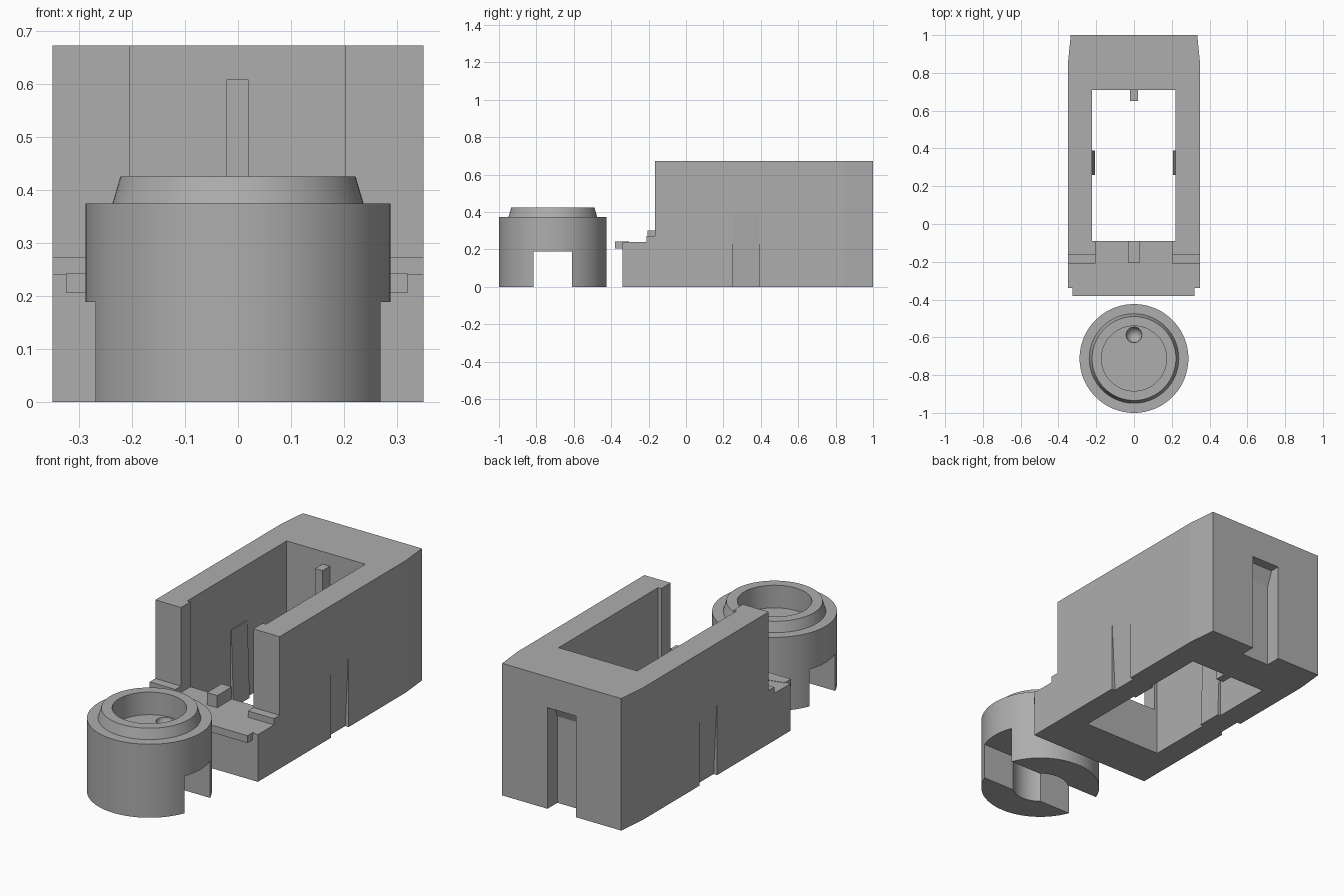
import bpy, bmesh, math
from mathutils import Vector

old = bpy.data.objects.get("Cube")
if old:
    bpy.data.objects.remove(old, do_unlink=True)

# Single plastic material
grey = bpy.data.materials.new("plain grey plastic")
grey.use_nodes = True
color = (0.42, 0.42, 0.42, 1)
grey.diffuse_color = color
grey.node_tree.nodes["Principled BSDF"].inputs["Base Color"].default_value = color


def finish(name, bm):
    bmesh.ops.recalc_face_normals(bm, faces=bm.faces)
    mesh = bpy.data.meshes.new(name)
    bm.to_mesh(mesh)
    bm.free()
    mesh.materials.append(grey)
    obj = bpy.data.objects.new(name, mesh)
    bpy.context.scene.collection.objects.link(obj)
    return obj


def prism(name, outline, direction):
    """Extrude a planar outline of 3D points along a direction."""
    bm = bmesh.new()
    face = bm.faces.new([bm.verts.new(p) for p in outline])
    out = bmesh.ops.extrude_face_region(bm, geom=[face])
    moved = [v for v in out["geom"] if isinstance(v, bmesh.types.BMVert)]
    bmesh.ops.translate(bm, verts=moved, vec=Vector(direction))
    return finish(name, bm)


def box(name, x, y, z):
    corners = [(x[0], y[0], z[0]), (x[1], y[0], z[0]), (x[1], y[1], z[0]), (x[0], y[1], z[0])]
    return prism(name, corners, (0, 0, z[1] - z[0]))


def lathe(name, profile, center, steps=96):
    """Spin a radius and height profile about a vertical axis."""
    bm = bmesh.new()
    verts = [bm.verts.new((r, 0, z)) for r, z in profile]
    edges = [bm.edges.new(pair) for pair in zip(verts, verts[1:])]
    bmesh.ops.spin(bm, geom=verts + edges, cent=(0, 0, 0), axis=(0, 0, 1),
                   angle=math.tau, steps=steps)
    bmesh.ops.remove_doubles(bm, verts=bm.verts, dist=0.0005)
    bmesh.ops.translate(bm, verts=bm.verts, vec=Vector(center))
    return finish(name, bm)


def cut(target, cutters):
    for cutter in cutters:
        mod = target.modifiers.new("cut", "BOOLEAN")
        mod.operation = "DIFFERENCE"
        mod.solver = "EXACT"
        mod.object = cutter
    # Bake the cuts, then discard the helpers
    bpy.context.view_layer.update()
    graph = bpy.context.evaluated_depsgraph_get()
    baked = bpy.data.meshes.new_from_object(target.evaluated_get(graph))
    target.modifiers.clear()
    target.data = baked
    for cutter in cutters:
        bpy.data.objects.remove(cutter, do_unlink=True)


# Housing with slightly tapered rear corners
half = [(0.35, -0.34), (0.35, 0.85), (0.335, 1.0)]
plan = [(x, y, 0) for x, y in half] + [(-x, y, 0) for x, y in reversed(half)]
housing = prism("housing", plan, (0, 0, 0.672))

cutters = [
    box("cavity", (-0.223, 0.22), (-0.09, 0.71), (-0.1, 0.8)),
    box("front_opening", (-0.205, 0.202), (-0.5, 0), (0.24, 0.8)),
    box("ledge_space", (-0.5, 0.5), (-0.5, -0.165), (0.272, 0.8)),
    box("sill_space", (-0.5, 0.5), (-0.5, -0.21), (0.24, 0.8)),
    # Rear slot with a sloping top
    prism("rear_slot", [(-0.08, 1.1, -0.1), (-0.08, 0.92, -0.1), (-0.08, 0.92, 0.44),
                        (-0.08, 0.95, 0.515), (-0.08, 1.1, 0.515)], (0.16, 0, 0)),
]
# Tapered recess low on each outer side
for s in (-1, 1):
    cutters.append(prism("side_recess", [(s * 0.33, 0.25, -0.01), (s * 0.4, 0.25, -0.01),
                                         (s * 0.4, 0.25, 0.39), (s * 0.35, 0.25, 0.39)],
                         (0, 0.14, 0)))
cut(housing, cutters)

# Tapered snap clips on the inner side walls
for s, side in ((-1, "right"), (1, "left")):
    prism(side + "_snap_clip", [(s * 0.207, 0.26, 0), (s * 0.23, 0.26, 0), (s * 0.23, 0.26, 0.39),
                                (s * 0.22, 0.26, 0.39)], (0, 0.13, 0))

# Small locating blocks and the front lip
box("rear_rib", (-0.022, 0.02), (0.65, 0.72), (0, 0.608))
box("sill_block", (-0.03, 0.028), (-0.207, -0.09), (0.23, 0.302))
prism("front_lip", [(-0.325, -0.38, 0.205), (0.32, -0.38, 0.205), (0.32, -0.33, 0.205),
                    (0.22, -0.305, 0.205), (-0.22, -0.305, 0.205), (-0.325, -0.33, 0.205)],
      (0, 0, 0.037))

# Round knob with a stepped, hollow top
mid = Vector((0, -0.712, 0))
knob = lathe("knob", [(0, 0), (0.288, 0), (0.288, 0.374), (0.237, 0.374), (0.222, 0.425),
                      (0.172, 0.425), (0.172, 0.31), (0, 0.31)], mid)
dimple = [(0.042 * math.sin(a * math.pi / 12), -0.042 * math.cos(a * math.pi / 12))
          for a in range(13)]
cut(knob, [
    box("knob_slot", (-0.5, 0.5), (-0.815, -0.61), (-0.1, 0.188)),
    lathe("knob_bore", [(0, -0.1), (0.135, -0.1), (0.135, 0.188), (0, 0.188)], mid, 48),
    lathe("finger_dimple", dimple, mid + Vector((0, 0.125, 0.312)), 32),
])

# Smooth the round part while keeping its rims crisp
bpy.ops.object.select_all(action="DESELECT")
knob.select_set(True)
bpy.context.view_layer.objects.active = knob
bpy.ops.object.shade_smooth_by_angle(angle=math.radians(30))
